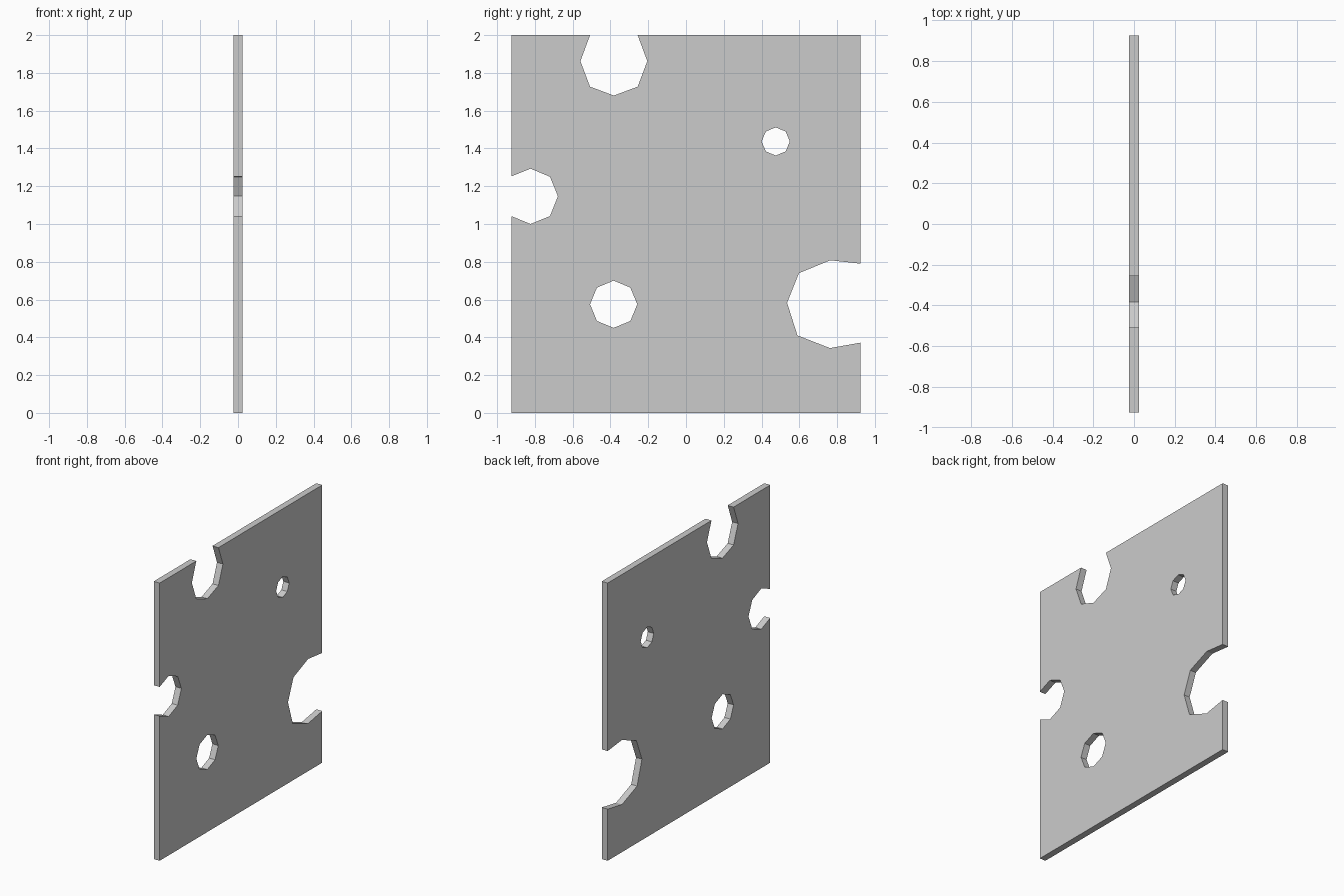
import bpy, bmesh
from math import cos, sin, tau

if "Cube" in bpy.data.objects:
    bpy.data.objects.remove(bpy.data.objects["Cube"])

HALF_T, HALF_W, TOP = 0.0235, 0.925, 2.0


def octagon(y, z, r):
    return [(y + r * cos(tau * i / 8), z + r * sin(tau * i / 8)) for i in range(8)]


# Plate outline (y, z), with bites taken from three edges
outline = [
    (-HALF_W, 0), (HALF_W, 0),
    # right bite
    (HALF_W, 0.372), (0.762, 0.343), (0.59, 0.41), (0.535, 0.583),
    (0.598, 0.74), (0.764, 0.808), (HALF_W, 0.79),
    (HALF_W, TOP),
    # top bite
    (-0.256, TOP), (-0.205, 1.862), (-0.256, 1.727), (-0.382, 1.68),
    (-0.508, 1.727), (-0.559, 1.862), (-0.508, TOP),
    (-HALF_W, TOP),
    # left bite
    (-HALF_W, 1.252), (-0.823, 1.293), (-0.72, 1.25), (-0.678, 1.147),
    (-0.72, 1.042), (-0.823, 1.0), (-HALF_W, 1.042),
]

# Through holes
holes = [octagon(-0.383, 0.575, 0.125), octagon(0.475, 1.437, 0.0745)]

# Fill the flat profile, then extrude it to thickness
bm = bmesh.new()
for loop in [outline] + holes:
    vs = [bm.verts.new((-HALF_T, y, z)) for y, z in loop]
    for a, b in zip(vs, vs[1:] + vs[:1]):
        bm.edges.new((a, b))
bmesh.ops.triangle_fill(bm, edges=bm.edges[:], use_beauty=True, normal=(1, 0, 0))
ext = bmesh.ops.extrude_face_region(bm, geom=bm.faces[:], use_keep_orig=True)
for v in ext["geom"]:
    if isinstance(v, bmesh.types.BMVert):
        v.co.x = HALF_T
bmesh.ops.recalc_face_normals(bm, faces=bm.faces[:])

mesh = bpy.data.meshes.new("perforated_plate")
bm.to_mesh(mesh)
bm.free()
plate = bpy.data.objects.new("perforated_plate", mesh)
bpy.context.collection.objects.link(plate)
